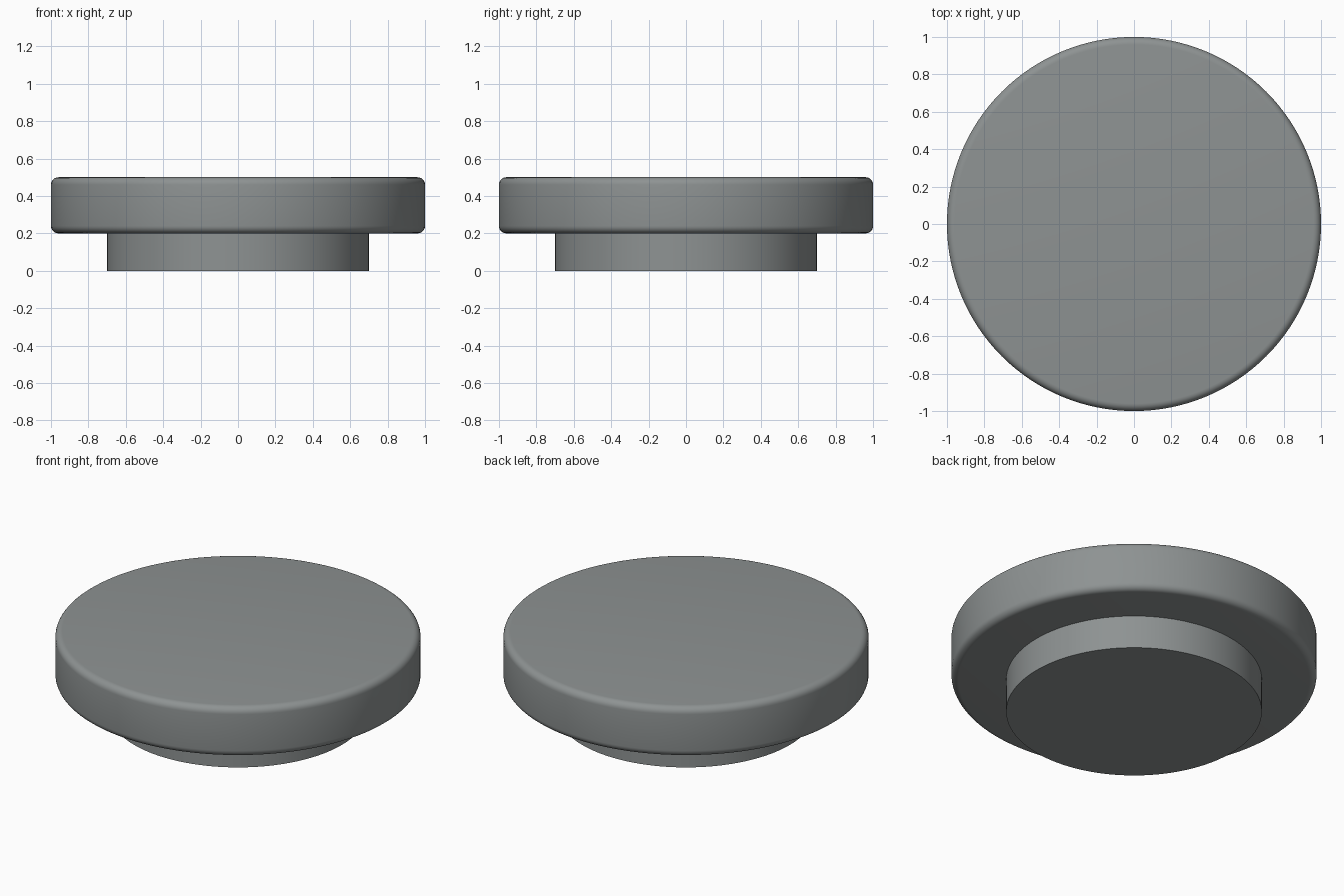
import bpy
from math import radians

if "Cube" in bpy.data.objects:
    bpy.data.objects.remove(bpy.data.objects["Cube"])

# Dark grey finish shared by both parts
dark_grey = bpy.data.materials.new("dark_grey")
dark_grey.diffuse_color = (0.27, 0.29, 0.29, 1.0)
dark_grey.use_nodes = True
dark_grey.node_tree.nodes["Principled BSDF"].inputs["Base Color"].default_value = dark_grey.diffuse_color


def disc(name, radius, bottom, top, bevel=0.0):
    bpy.ops.mesh.primitive_cylinder_add(vertices=128, radius=radius, depth=top - bottom,
                                        location=(0, 0, (bottom + top) / 2))
    obj = bpy.context.object
    obj.name = name
    obj.data.materials.append(dark_grey)
    if bevel:
        mod = obj.modifiers.new("rounded_rims", 'BEVEL')
        mod.width = bevel
        mod.segments = 6
        mod.limit_method = 'ANGLE'
        mod.angle_limit = radians(40)
        bpy.ops.object.modifier_apply(modifier=mod.name)
    bpy.ops.object.shade_smooth_by_angle(angle=radians(35))
    return obj


# Narrow plinth standing on the ground
disc("base_plinth", 0.70, 0.0, 0.2)

# Wide round slab with softened rims
disc("round_top", 1.0, 0.2, 0.5, bevel=0.04)
